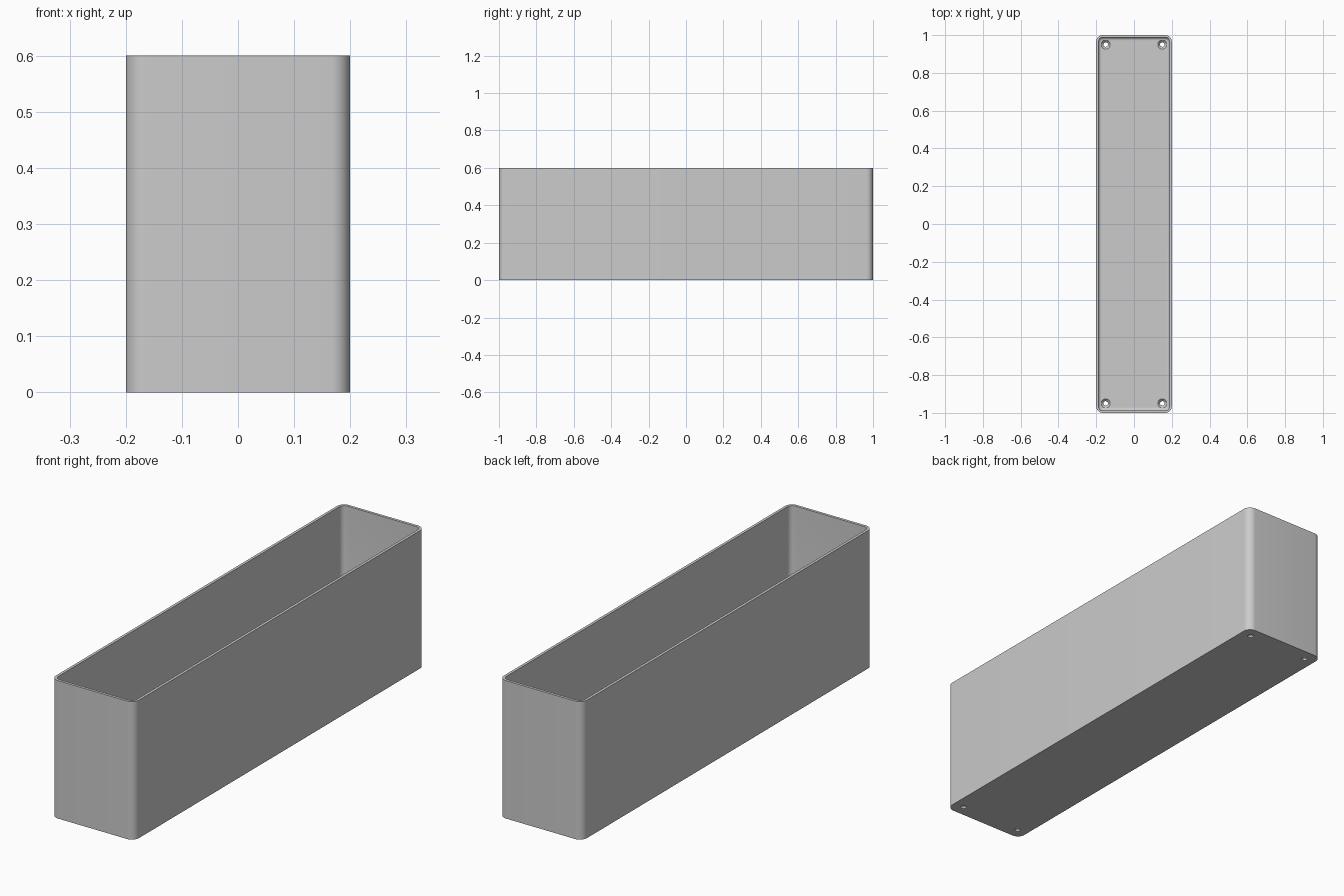
import bpy, bmesh, math

cube = bpy.data.objects.get("Cube")
if cube:
    bpy.data.objects.remove(cube, do_unlink=True)

HALF_X, HALF_Y, HEIGHT = 0.2, 1.0, 0.6
CORNER, WALL, FLOOR, FILLET = 0.035, 0.012, 0.02, 0.015
STEPS = 10

grey = bpy.data.materials.new("light grey")
grey.use_nodes = True
colour = (0.6, 0.6, 0.6, 1)
grey.diffuse_color = colour
grey.node_tree.nodes["Principled BSDF"].inputs["Base Color"].default_value = colour


def rounded_ring(bm, inset, z):
    """Rounded rectangle of vertices, inset from the outer wall."""
    r = max(CORNER - inset, 0.006)
    cx, cy = HALF_X - inset - r, HALF_Y - inset - r
    ring = []
    for q, (sx, sy) in enumerate([(1, 1), (-1, 1), (-1, -1), (1, -1)]):
        for i in range(STEPS + 1):
            a = (q + i / STEPS) * math.pi / 2
            ring.append(bm.verts.new((sx * cx + r * math.cos(a), sy * cy + r * math.sin(a), z)))
    return ring


def circle_ring(bm, x, y, r, z):
    return [bm.verts.new((x + r * math.cos(a), y + r * math.sin(a), z))
            for a in (i * math.tau / 32 for i in range(32))]


def loft(bm, rings):
    """Skin consecutive rings and cap both ends."""
    for a, b in zip(rings, rings[1:]):
        for i in range(len(a)):
            j = (i + 1) % len(a)
            bm.faces.new((a[i], a[j], b[j], b[i]))
    bm.faces.new(list(reversed(rings[0])))
    bm.faces.new(rings[-1])


def make_object(name, bm):
    bmesh.ops.recalc_face_normals(bm, faces=bm.faces)
    mesh = bpy.data.meshes.new(name)
    bm.to_mesh(mesh)
    bm.free()
    mesh.materials.append(grey)
    obj = bpy.data.objects.new(name, mesh)
    bpy.context.collection.objects.link(obj)
    return obj


# Open box: outer wall, rim, inner wall, filleted floor
bm = bmesh.new()
profile = [(0, 0), (0, HEIGHT), (WALL, HEIGHT)]
for i in range(7):
    a = i / 6 * math.pi / 2
    profile.append((WALL + FILLET * (1 - math.cos(a)), FLOOR + FILLET * (1 - math.sin(a))))
loft(bm, [rounded_ring(bm, inset, z) for inset, z in profile])
box = make_object("open_box", bm)

# Countersunk screw holes in the floor corners
bm = bmesh.new()
for x in (-0.15, 0.15):
    for y in (-0.95, 0.95):
        loft(bm, [circle_ring(bm, x, y, r, z) for r, z in
                  [(0.012, -0.02), (0.012, 0.008), (0.024, FLOOR), (0.024, FLOOR + 0.02)]])
cutter = make_object("screw_hole_cutter", bm)
cutter.hide_render = True

bpy.context.view_layer.objects.active = box
box.select_set(True)
cut = box.modifiers.new("screw_holes", "BOOLEAN")
cut.operation = "DIFFERENCE"
cut.solver = "EXACT"
cut.object = cutter
bpy.ops.object.modifier_apply(modifier=cut.name)
bpy.data.objects.remove(cutter, do_unlink=True)
bpy.ops.object.shade_smooth_by_angle(angle=math.radians(35))
